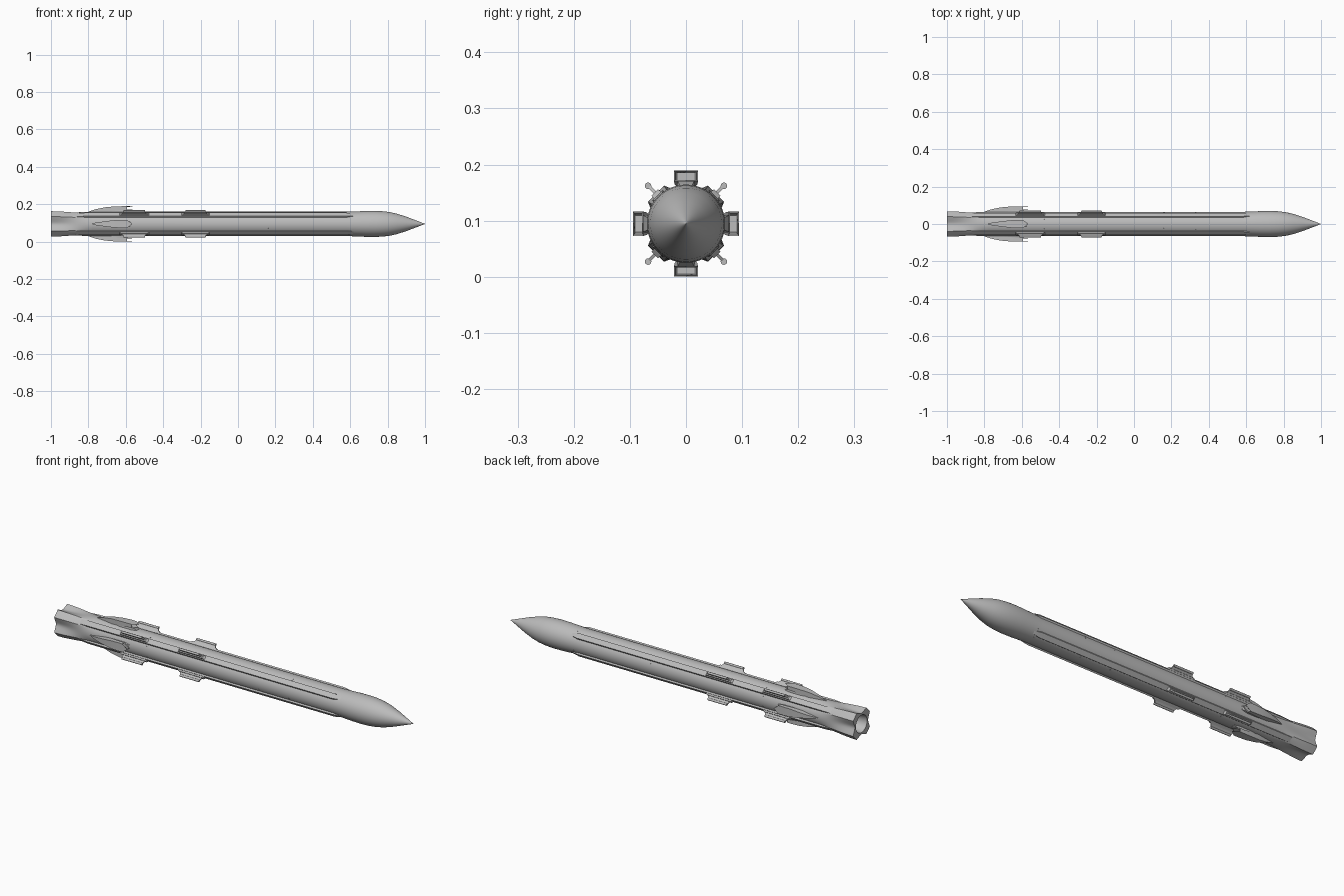
import bpy, bmesh, math
from mathutils import Matrix, Vector

cube = bpy.data.objects.get("Cube")
if cube:
    bpy.data.objects.remove(cube, do_unlink=True)

AXIS = 0.0945      # height of the long axis
BODY = 0.065       # body radius
CARDINAL = [0, 90, 180, 270]
DIAGONAL = [45, 135, 225, 315]
SIDES = 72

grey = bpy.data.materials.new("light_grey")
grey.use_nodes = True
grey.diffuse_color = (0.5, 0.5, 0.5, 1)
grey.node_tree.nodes["Principled BSDF"].inputs["Base Color"].default_value = (0.5, 0.5, 0.5, 1)


def finish(name, bm, turn=0, smooth=30):
    """Turn a part around the long axis, lift it and make the object."""
    bmesh.ops.remove_doubles(bm, verts=bm.verts, dist=1e-6)
    bmesh.ops.recalc_face_normals(bm, faces=bm.faces)
    bm.transform(Matrix.Translation((0, 0, AXIS)) @ Matrix.Rotation(math.radians(turn), 4, 'X'))
    mesh = bpy.data.meshes.new(name)
    bm.to_mesh(mesh)
    bm.free()
    mesh.materials.append(grey)
    obj = bpy.data.objects.new(name, mesh)
    bpy.context.collection.objects.link(obj)
    bpy.ops.object.select_all(action='DESELECT')
    obj.select_set(True)
    bpy.context.view_layer.objects.active = obj
    bpy.ops.object.shade_smooth_by_angle(angle=math.radians(smooth))
    return obj


def loft(rings):
    """Skin a list of equal-length point rings and cap both ends."""
    bm = bmesh.new()
    rows = [[bm.verts.new(p) for p in ring] for ring in rings]
    count = len(rows[0])
    for a, b in zip(rows, rows[1:]):
        for i in range(count):
            j = (i + 1) % count
            bm.faces.new((a[i], a[j], b[j], b[i]))
    bm.faces.new(rows[0])
    bm.faces.new(rows[-1])
    return bm


def circle(x, radius):
    steps = [2 * math.pi * i / SIDES for i in range(SIDES)]
    return [(x, radius * math.sin(a), radius * math.cos(a)) for a in steps]


def bar(x, half, low, high, top_half):
    """Trapezoid cross-section, radial direction is z."""
    return [(x, -half, low), (x, half, low), (x, top_half, high), (x, -top_half, high)]


# Main body and ogive nose
profile = [(-0.78, BODY), (0.58, BODY), (0.63, 0.0667), (0.68, 0.069), (0.73, 0.0697),
           (0.77, 0.068), (0.81, 0.0635), (0.85, 0.0545), (0.9, 0.0385), (0.95, 0.0195), (1.0, 0.0003)]
finish("body_and_nose", loft([circle(x, r) for x, r in profile]))


# Tail: round at the front, fluted with four flat corner fairings at the end
def tail_ring(x, blend):
    ring = []
    for i in range(SIDES):
        deg = 360 * i / SIDES
        off = abs((deg + 45) % 90 - 45)
        corner = 0.0757 / math.cos(math.radians(15))
        if off <= 30:
            end = 0.054 + (corner - 0.054) * (off / 30) ** 2
        else:
            end = 0.0757 / math.cos(math.radians(45 - off))
        r = BODY + (end - BODY) * blend
        a = math.radians(deg)
        ring.append((x, r * math.sin(a), r * math.cos(a)))
    return ring


tail = []
for k in range(9):
    t = k / 8
    tail.append(tail_ring(-0.78 - 0.22 * t, t * t * (3 - 2 * t)))
tail += [circle(-1.0, 0.045), circle(-0.93, 0.036)]
finish("tail_section", loft(tail), smooth=25)


# Air inlet pods: pointed rear, hollow swept mouth
def pod_ring(x, half, low, high, sweep=0):
    return [(x - sweep, -half, low), (x, 0, low), (x - sweep, half, low),
            (x - sweep, half, high), (x, 0, high), (x - sweep, -half, high)]


pod = [pod_ring(-0.80, 0.001, 0.055, 0.066), pod_ring(-0.76, 0.007, 0.058, 0.079),
       pod_ring(-0.71, 0.014, 0.063, 0.089), pod_ring(-0.66, 0.02, 0.07, 0.0935),
       pod_ring(-0.62, 0.0215, 0.0755, 0.0945), pod_ring(-0.565, 0.0215, 0.0755, 0.0945, 0.028),
       pod_ring(-0.567, 0.0185, 0.078, 0.092, 0.028), pod_ring(-0.65, 0.015, 0.078, 0.090, 0.01)]
pedestal = [bar(-0.76, 0.004, 0.058, 0.07, 0.003), bar(-0.66, 0.017, 0.058, 0.077, 0.015),
            bar(-0.60, 0.017, 0.058, 0.077, 0.015), bar(-0.57, 0.012, 0.058, 0.066, 0.010)]
for turn in CARDINAL:
    finish("inlet_pod", loft(pod), turn)
    finish("inlet_pedestal", loft(pedestal), turn)

# Long raceway strakes with tapered ends
strake = [bar(-0.92, 0.015, 0.055, 0.064, 0.013), bar(-0.82, 0.0165, 0.055, 0.0715, 0.013),
          bar(0.58, 0.0165, 0.055, 0.0715, 0.013), bar(0.625, 0.008, 0.055, 0.065, 0.006)]


# Launch lugs: broad foot, thin web and beaded rail
def lug(start, end, turn):
    slope = 0.015
    foot = [bar(start - 0.01, 0.011, 0.06, 0.07, 0.009), bar(start, 0.011, 0.06, 0.079, 0.008),
            bar(end, 0.011, 0.06, 0.079, 0.008), bar(end + 0.01, 0.011, 0.06, 0.07, 0.009)]
    finish("lug_foot", loft(foot), turn)
    web = []
    for y in (-0.0028, 0.0028):
        web.append([(start, y, 0.07), (end, y, 0.07), (end - slope, y, 0.096), (start + slope, y, 0.096)])
    finish("lug_web", loft(web), turn)
    bead = bmesh.new()
    place = Matrix.Translation(((start + end) / 2, 0, 0.0955)) @ Matrix.Rotation(math.pi / 2, 4, 'Y')
    bmesh.ops.create_cone(bead, cap_ends=True, segments=16, radius1=0.0058, radius2=0.0058,
                          depth=end - start - 2 * slope + 0.004, matrix=place)
    finish("lug_rail", bead, turn, 40)


for turn in DIAGONAL:
    finish("raceway_strake", loft(strake), turn)
    lug(-0.625, -0.485, turn)
    lug(-0.295, -0.16, turn)

# Small fastener discs
for x, angles in ((0.6, (25, 65)), (0.33, (22, 30)), (0.16, (22,)), (-0.48, (25, 65))):
    for base in CARDINAL:
        for a in angles:
            disc = bmesh.new()
            bmesh.ops.create_cone(disc, cap_ends=True, segments=10, radius1=0.0025, radius2=0.0025,
                                  depth=0.003, matrix=Matrix.Translation((x, 0, BODY)))
            finish("fastener", disc, base + a)
